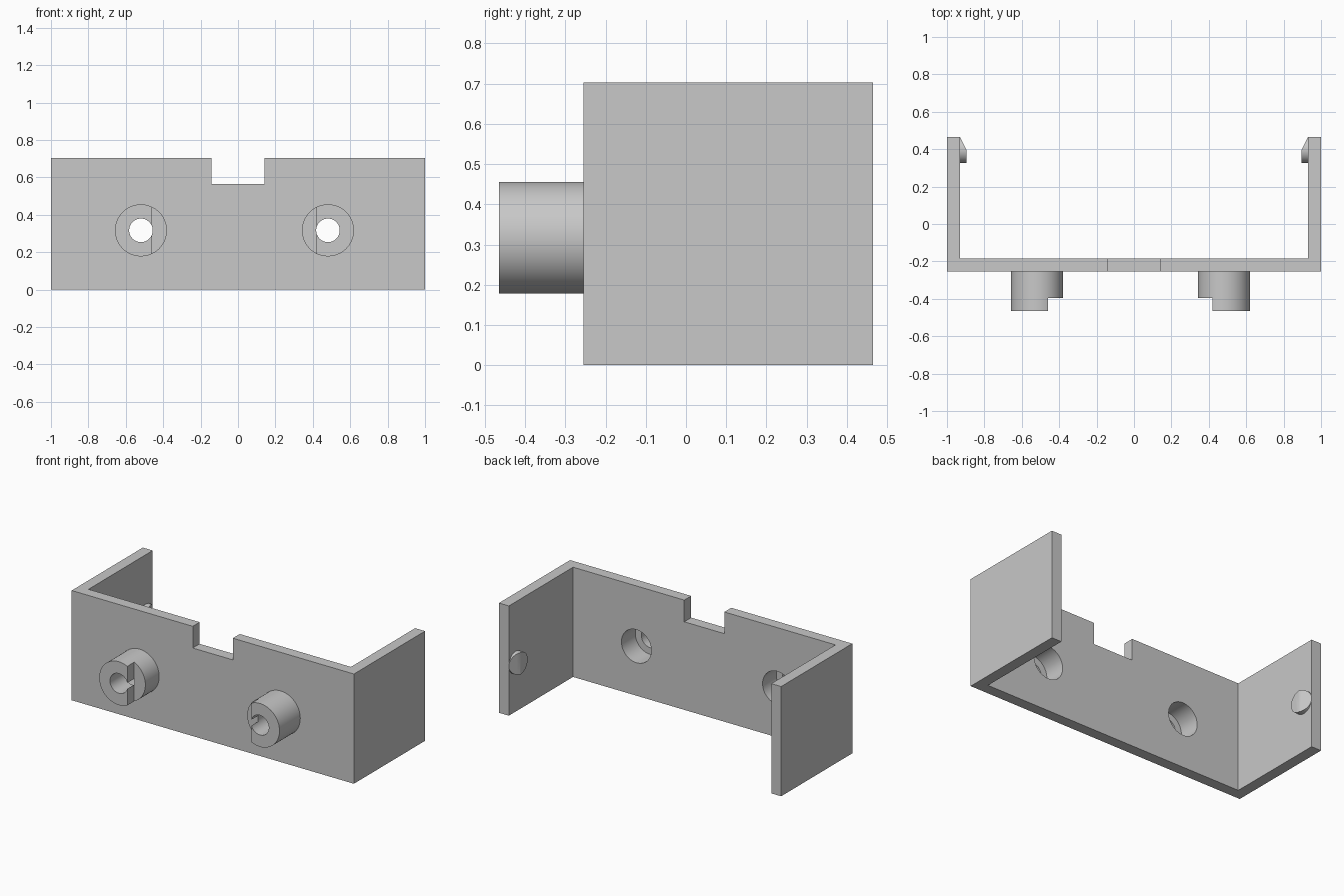
import bpy
import math
from mathutils import Matrix, Vector

cube = bpy.data.objects.get("Cube")
if cube:
    bpy.data.objects.remove(cube, do_unlink=True)

# Main dimensions
WALL = 0.07
HEIGHT = 0.703
FRONT, BACK = -0.255, 0.465
TIP = -0.465
STEP = -0.395
AXIS_Z = 0.317
BOSS_R, BORE_R, HOLE_R = 0.139, 0.106, 0.063
BORE_END = -0.325

grey = bpy.data.materials.new("grey plastic")
grey.use_nodes = True
colour = (0.58, 0.58, 0.58, 1)
grey.diffuse_color = colour
grey.node_tree.nodes["Principled BSDF"].inputs["Base Color"].default_value = colour


def prism(name, outline, height, base=0.0):
    """Extrude an xy outline upwards."""
    n = len(outline)
    verts = [(x, y, z) for z in (base, base + height) for x, y in outline]
    faces = [tuple(reversed(range(n))), tuple(range(n, 2 * n))]
    faces += [(i, (i + 1) % n, n + (i + 1) % n, n + i) for i in range(n)]
    mesh = bpy.data.meshes.new(name)
    mesh.from_pydata(verts, [], faces)
    mesh.materials.append(grey)
    obj = bpy.data.objects.new(name, mesh)
    bpy.context.collection.objects.link(obj)
    return obj


def box(name, x0, x1, y0, y1, z0, z1):
    return prism(name, [(x0, y0), (x1, y0), (x1, y1), (x0, y1)], z1 - z0, z0)


def cylinder(name, radius, start, end):
    """Cylinder running between two points."""
    start, end = Vector(start), Vector(end)
    bpy.ops.mesh.primitive_cylinder_add(vertices=64, radius=radius, depth=(end - start).length)
    obj = bpy.context.object
    obj.name = name
    turn = (end - start).to_track_quat("Z", "Y").to_matrix().to_4x4()
    obj.data.transform(Matrix.Translation((start + end) / 2) @ turn)
    obj.data.materials.append(grey)
    return obj


def cut(target, cutter):
    """Subtract the cutter, then remove it."""
    mod = target.modifiers.new("cut", "BOOLEAN")
    mod.operation = "DIFFERENCE"
    mod.solver = "EXACT"
    mod.object = cutter
    bpy.ops.object.select_all(action="DESELECT")
    bpy.context.view_layer.objects.active = target
    target.select_set(True)
    bpy.ops.object.modifier_apply(modifier=mod.name)
    bpy.data.objects.remove(cutter, do_unlink=True)


def smooth(obj):
    bpy.ops.object.select_all(action="DESELECT")
    bpy.context.view_layer.objects.active = obj
    obj.select_set(True)
    bpy.ops.object.shade_smooth_by_angle(angle=math.radians(30))


# U-shaped bracket with a notch in the top edge of the front plate
inner = 1 - WALL
bracket = prism("bracket", [
    (-1, FRONT), (1, FRONT), (1, BACK), (inner, BACK), (inner, FRONT + WALL),
    (-inner, FRONT + WALL), (-inner, BACK), (-1, BACK)], HEIGHT)
cut(bracket, box("notch", -0.142, 0.142, FRONT - 0.05, FRONT + WALL + 0.05, 0.564, 0.8))

# Hollow bosses, each with its inward side cut back to a step
for name, x, x0, x1 in (("right_boss", -0.519, -0.459, -0.3),
                        ("left_boss", 0.481, 0.3, 0.421)):
    boss = cylinder(name, BOSS_R, (x, TIP, AXIS_Z), (x, FRONT, AXIS_Z))
    cut(boss, box("step", x0, x1, TIP - 0.1, STEP, 0.1, 0.6))
    cut(boss, cylinder("hole", HOLE_R, (x, TIP - 0.1, AXIS_Z), (x, FRONT + 0.1, AXIS_Z)))
    for part in (boss, bracket):
        cut(part, cylinder("bore", BORE_R, (x, BORE_END, AXIS_Z), (x, 0, AXIS_Z)))
    smooth(boss)
smooth(bracket)

# Round snap nubs inside the arms, with the rear half sloped as a lead-in
for name, side in (("right_nub", -1), ("left_nub", 1)):
    face, tip, mid = side * inner, side * (inner - 0.035), BACK - 0.07
    nub = cylinder(name, 0.07, (side * (inner + 0.01), mid, AXIS_Z), (tip, mid, AXIS_Z))
    slope = [(tip, mid), (face, BACK), (face, BACK + 0.1), (face - side * 0.1, BACK + 0.1),
             (face - side * 0.1, mid), ]
    if side > 0:
        slope.reverse()
    slope.reverse()
    cut(nub, prism("lead_in", slope, 0.4, 0.1))
    smooth(nub)
